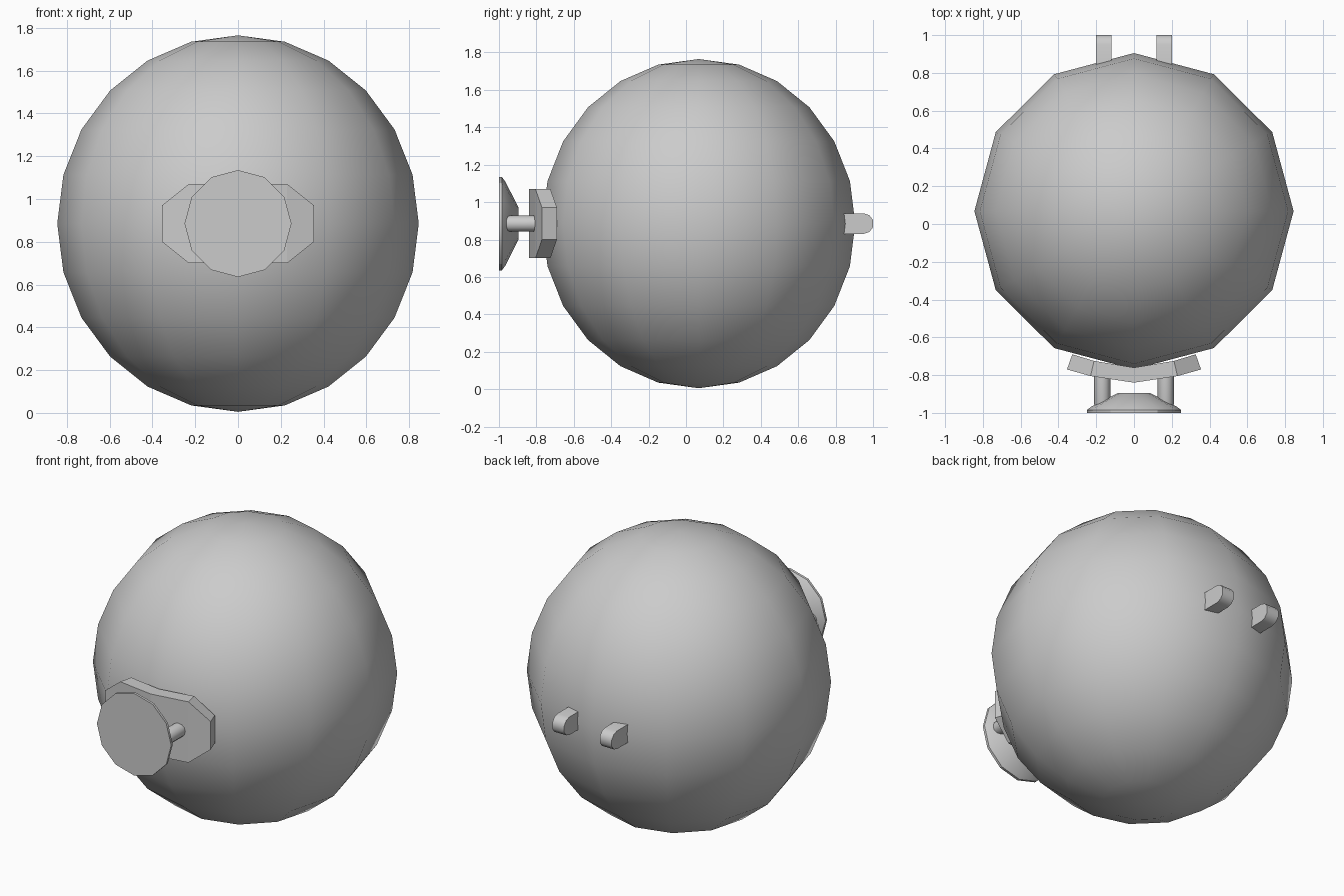
import bpy, bmesh, math
from mathutils import Matrix, Vector

if "Cube" in bpy.data.objects:
    bpy.data.objects.remove(bpy.data.objects["Cube"])

ZC = 0.885  # height of the centre line


def finish(bm, name, smooth=None):
    bmesh.ops.recalc_face_normals(bm, faces=bm.faces)
    me = bpy.data.meshes.new(name)
    bm.to_mesh(me)
    bm.free()
    ob = bpy.data.objects.new(name, me)
    bpy.context.collection.objects.link(ob)
    if smooth:
        bpy.ops.object.select_all(action='DESELECT')
        ob.select_set(True)
        bpy.context.view_layer.objects.active = ob
        bpy.ops.object.shade_smooth_by_angle(angle=math.radians(smooth))
    return ob


def lathe_y(name, profile, sides, x=0.0, smooth=None):
    """Capped rings of (y, radius) around an axis along y."""
    bm = bmesh.new()
    rings = []
    for y, r in profile:
        rings.append([bm.verts.new((x + r * math.cos(2 * math.pi * i / sides), y,
                                    ZC + r * math.sin(2 * math.pi * i / sides)))
                      for i in range(sides)])
    for a, b in zip(rings, rings[1:]):
        for i in range(sides):
            j = (i + 1) % sides
            bm.faces.new((a[i], a[j], b[j], b[i]))
    bm.faces.new(rings[0])
    bm.faces.new(rings[-1])
    return finish(bm, name, smooth)


# Ball: 12 segments, 12 rings, slightly stretched
bm = bmesh.new()
bmesh.ops.create_uvsphere(bm, u_segments=12, v_segments=12, radius=1.0,
                          matrix=Matrix.Translation((0, 0.068, ZC)) @ Matrix.Diagonal((0.845, 0.837, 0.88, 1)))
finish(bm, "ball_body", 40)

# Bent octagonal mounting plate
bm = bmesh.new()
outline = [(0, 0.185, -0.84), (0.23, 0.185, -0.805), (0.355, 0.085, -0.77),
           (0.355, -0.085, -0.77), (0.23, -0.185, -0.805), (0, -0.185, -0.84)]
for s in (1, -1):
    front = [bm.verts.new((s * x, y, ZC + z)) for x, z, y in outline]
    back = [bm.verts.new((s * x * 0.92, y + 0.08, ZC + z)) for x, z, y in outline]
    for ring in (front, back):
        bm.faces.new((ring[0], ring[1], ring[4], ring[5]))
        bm.faces.new((ring[1], ring[2], ring[3], ring[4]))
    for i in range(5):
        bm.faces.new((front[i], front[i + 1], back[i + 1], back[i]))
bmesh.ops.remove_doubles(bm, verts=bm.verts, dist=1e-4)
finish(bm, "mounting_plate")

# Flared disc
lathe_y("front_disc", [(-1.0, 0.25), (-0.985, 0.25), (-0.966, 0.225), (-0.895, 0.085)], 12, smooth=30)

# Posts in front and rounded lugs behind, one of each per side
lug = [(0.80, -0.055), (0.95, -0.055), (0.98, -0.045), (1.0, -0.02),
       (1.0, 0.02), (0.98, 0.045), (0.95, 0.055), (0.80, 0.055)]
for side, s in (("left", -1), ("right", 1)):
    lathe_y(side + "_post", [(-0.965, 0.04), (-0.955, 0.043), (-0.79, 0.043)], 12, x=s * 0.168, smooth=40)
    bm = bmesh.new()
    face = bm.faces.new([bm.verts.new((s * 0.16 - 0.04, y, ZC + z)) for y, z in lug])
    ext = bmesh.ops.extrude_face_region(bm, geom=[face], use_keep_orig=True)
    bmesh.ops.translate(bm, vec=Vector((0.08, 0, 0)),
                        verts=[v for v in ext["geom"] if isinstance(v, bmesh.types.BMVert)])
    finish(bm, side + "_rear_lug", 40)
